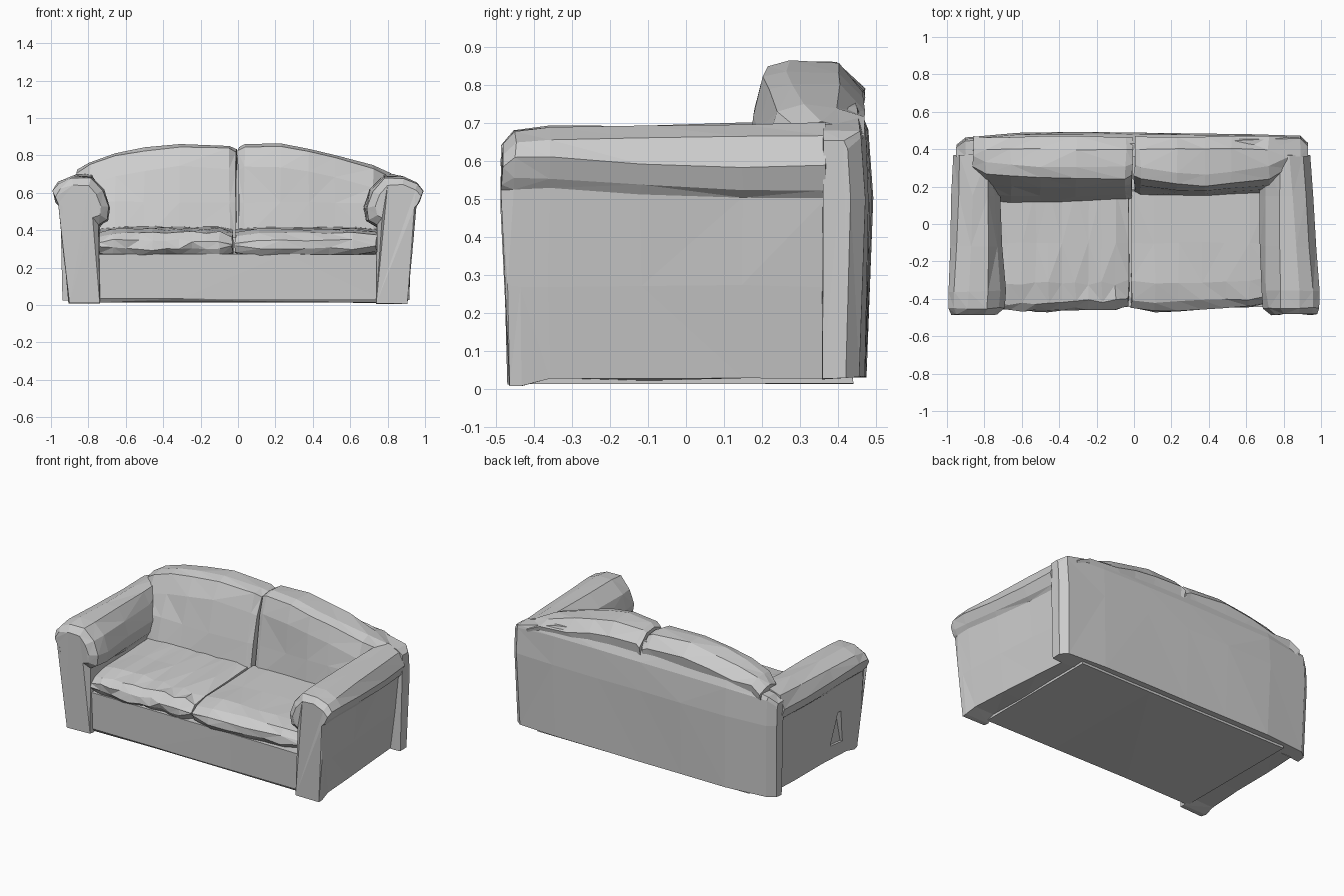
import bpy
import bmesh
import random
from mathutils import Vector

random.seed(4)
cube = bpy.data.objects.get("Cube")
if cube:
    bpy.data.objects.remove(cube, do_unlink=True)

fabric = bpy.data.materials.new("grey_fabric")
fabric.use_nodes = True
GREY = (0.61, 0.61, 0.61, 1)
fabric.diffuse_color = GREY
fabric.node_tree.nodes["Principled BSDF"].inputs["Base Color"].default_value = GREY


def loft(name, rings, jitter=0.0):
    """Skin a list of matching closed rings, cap both ends, keep flat facets."""
    bm = bmesh.new()
    rows = []
    for ring in rings:
        rows.append([bm.verts.new(Vector(p) + Vector(
            [random.uniform(-jitter, jitter) for _ in range(3)])) for p in ring])
    n = len(rows[0])
    for a, b in zip(rows, rows[1:]):
        for i in range(n):
            j = (i + 1) % n
            bm.faces.new((a[i], a[j], b[j], b[i]))
    bm.faces.new(rows[0])
    bm.faces.new(rows[-1])
    bmesh.ops.triangulate(bm, faces=bm.faces[:])
    bmesh.ops.recalc_face_normals(bm, faces=bm.faces[:])
    mesh = bpy.data.meshes.new(name)
    bm.to_mesh(mesh)
    bm.free()
    mesh.materials.append(fabric)
    obj = bpy.data.objects.new(name, mesh)
    bpy.context.collection.objects.link(obj)
    return obj


def lerp(a, b, t):
    return a + (b - a) * t


# Base with a front rail and a slightly recessed underside
rail = [(-0.42, 0.015), (-0.435, 0.035), (-0.445, 0.27), (0.40, 0.29), (0.44, 0.015)]
loft("base", [[(x, y, z) for y, z in rail] for x in (-0.76, -0.3, 0.25, 0.76)], 0.003)

# Rolled arms: upright panel with an overhanging padded top
arm_profile = [(0.74, 0.01), (0.905, 0.01), (0.935, 0.27), (0.958, 0.51), (0.98, 0.535),
               (1.0, 0.595), (0.965, 0.655), (0.89, 0.69), (0.78, 0.685), (0.71, 0.615),
               (0.68, 0.52), (0.69, 0.45), (0.74, 0.42)]
# Each station: depth, roll size, lift of the overhang edge
arm_stations = [(-0.485, 0.66, 0.0), (-0.45, 0.93, 0.015), (-0.36, 1.0, 0.015),
                (-0.12, 1.0, 0.0), (0.15, 1.0, -0.01), (0.37, 1.0, -0.01)]


def make_arm(name, side, back_outer, back_inner):
    rings = []
    for y, scale, lift in arm_stations:
        t = (y + 0.485) / 0.855
        ring = []
        for x, z in arm_profile:
            px, pz, py = x, z, y
            if z > 0.4:
                px = lerp(0.84, x, scale if x < 0.84 else lerp(scale, 1, 0.6))
                pz = lerp(0.55, z, scale)
            if x > 0.84:
                px -= back_outer * t
                if 0.5 < z < 0.6:
                    pz += lift
            elif 0.42 < z < 0.65:
                px += back_inner * t
            if z > 0.65:
                pz += 0.012 * t
            if z < 0.3 and y < -0.4:
                py = y + 0.018
            if z < 0.05 and y > -0.4:
                pz = 0.025
            ring.append((side * px, py, pz))
        rings.append(ring)
    return loft(name, rings, 0.004)


make_arm("left_arm", 1, 0.06, -0.01)
right_arm = make_arm("right_arm", -1, 0.035, 0.05)

# Small dent in the outer side of the right arm
dent = loft("dent_cutter", [[(x, -0.31, 0.11), (x, -0.19, 0.12), (x, -0.23, 0.33), (x, -0.26, 0.33)]
                            for x in (-1.1, -0.89)])
dent.hide_render = True
cut = right_arm.modifiers.new("dent", "BOOLEAN")
cut.operation = "DIFFERENCE"
cut.solver = "EXACT"
cut.object = dent
bpy.context.view_layer.objects.active = right_arm
bpy.ops.object.modifier_apply(modifier="dent")
bpy.data.objects.remove(dent, do_unlink=True)

# Arched back frame with chamfered corners
rings = []
for x, top, back in [(-0.95, 0.64, 0.415), (-0.9, 0.68, 0.455), (-0.62, 0.74, 0.477),
                     (-0.3, 0.785, 0.48), (0, 0.80, 0.477), (0.3, 0.785, 0.475),
                     (0.62, 0.74, 0.473), (0.89, 0.68, 0.463), (0.93, 0.65, 0.425)]:
    foot = x * 0.985
    slope_start = min(top, 0.7) - 0.02
    rings.append([(foot, 0.36, 0.025), (foot, back - 0.005, 0.03), (x, back + 0.01, 0.5),
                  (x, back, slope_start), (x, back - (top - slope_start) * 0.4, top),
                  (x, 0.36, top)])
loft("back_frame", rings, 0.003)


# Back cushions: sloping front, rounded crown, falling towards the arms
def make_back_cushion(name, stations):
    rings = []
    for x, top, low, high in stations:
        tail = top - 0.075 if top > 0.78 else top - 0.03
        rings.append([(x, low, 0.36), (x, lerp(low, high, 0.35), 0.55),
                      (x, lerp(low, high, 0.75), top - 0.12), (x, high + 0.02, top - 0.015),
                      (x, high + 0.08, top), (x, 0.40, top - 0.006),
                      (x, 0.467, tail), (x, 0.44, 0.6), (x, 0.40, 0.36)])
    loft(name, rings, 0.005)


make_back_cushion("right_back_cushion", [
    (-0.010, 0.835, 0.14, 0.24), (-0.045, 0.85, 0.125, 0.225), (-0.31, 0.862, 0.115, 0.22),
    (-0.5, 0.84, 0.105, 0.225), (-0.66, 0.81, 0.10, 0.235), (-0.79, 0.765, 0.12, 0.25),
    (-0.86, 0.72, 0.2, 0.29)])
make_back_cushion("left_back_cushion", [
    (0.002, 0.84, 0.165, 0.24), (0.035, 0.857, 0.155, 0.225), (0.23, 0.86, 0.15, 0.195),
    (0.38, 0.838, 0.15, 0.185), (0.52, 0.805, 0.155, 0.20), (0.72, 0.745, 0.16, 0.225),
    (0.82, 0.70, 0.2, 0.28)])


# Seat cushions: soft rolled front edge and creased top
def make_seat_cushion(name, x0, x1, steps, crease, pull):
    section = [(-0.44, 0.265), (-0.472, 0.30), (-0.47, 0.345), (-0.43, 0.385), (-0.33, 0.402),
               (-0.1, 0.41), (0.18, 0.42), (0.18, 0.3), (-0.3, 0.26)]
    rings = []
    for i in range(steps + 1):
        t = i / steps
        end = i in (0, steps)
        sag = 0.015 if end else 0.0
        ring = []
        for y, z in section:
            front = y < -0.32
            wave = random.uniform(-crease, crease) if front else 0.0
            shift = (pull * t if front else 0) + (0.02 if end and front else 0)
            ring.append((lerp(x0, x1, t), y + shift + wave,
                         z - (sag if z > 0.33 else -sag) + wave * 0.6))
        rings.append(ring)
    loft(name, rings, 0.005)


make_seat_cushion("right_seat_cushion", -0.74, -0.028, 10, 0.014, 0.02)
make_seat_cushion("left_seat_cushion", -0.015, 0.74, 6, 0.007, 0.03)
